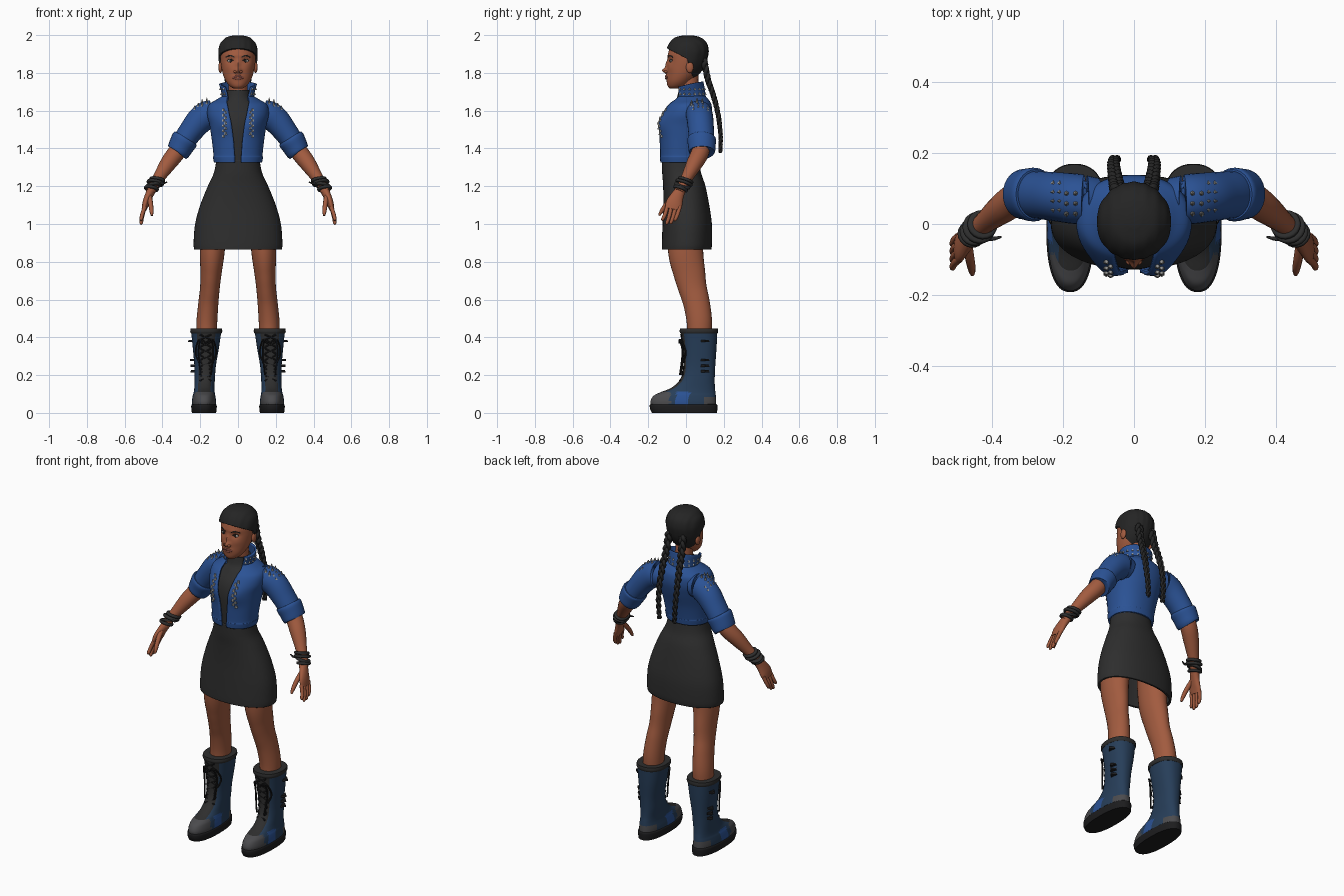
import bpy, bmesh, math
from mathutils import Vector, Matrix
from mathutils.bvhtree import BVHTree

if "Cube" in bpy.data.objects:
    bpy.data.objects.remove(bpy.data.objects["Cube"])


def material(name, r, g, b):
    m = bpy.data.materials.new(name)
    m.use_nodes = True
    m.diffuse_color = (r, g, b, 1)
    bsdf = m.node_tree.nodes["Principled BSDF"]
    bsdf.inputs["Base Color"].default_value = (r, g, b, 1)
    bsdf.inputs["Roughness"].default_value = 0.8
    return m


SKIN = material("brown skin", .36, .105, .05)
LIP = material("lip brown", .2, .06, .045)
HAIR = material("black hair", .018, .018, .018)
WHITE = material("eye white", .5, .46, .42)
DENIM = material("blue denim", .024, .085, .3)
CLOTH = material("charcoal cloth", .027, .027, .027)
BOOT = material("navy leather", .02, .048, .1)
GREY = material("grey rubber", .07, .07, .075)
SOLE = material("black rubber", .012, .012, .013)
METAL = material("silver metal", .35, .35, .34)
TREES = {}


def finish(name, bm, mats, mirror=False, thick=0):
    TREES[name] = BVHTree.FromBMesh(bm)
    me = bpy.data.meshes.new(name)
    bm.to_mesh(me)
    bm.free()
    for m in mats:
        me.materials.append(m)
    me.shade_smooth()
    me.set_sharp_from_angle(angle=math.radians(50))
    ob = bpy.data.objects.new(name, me)
    bpy.context.scene.collection.objects.link(ob)
    if thick:
        mod = ob.modifiers.new("thickness", "SOLIDIFY")
        mod.thickness, mod.offset = thick, -1
    if mirror:
        ob.modifiers.new("mirror", "MIRROR")
    return ob


def spline(keys, m):
    """Catmull-Rom samples through keys of any length."""
    out = []
    for s in range(m):
        t = s / (m - 1) * (len(keys) - 1)
        i = min(int(t), len(keys) - 2)
        f = t - i
        quad = [keys[max(i - 1, 0)], keys[i], keys[i + 1], keys[min(i + 2, len(keys) - 1)]]
        out.append([.5 * (2 * b + (c - a) * f + (2 * a - 5 * b + 4 * c - d) * f ** 2
                          + (3 * b - a - 3 * c + d) * f ** 3) for a, b, c, d in zip(*quad)])
    return out


def surface(rings, closed=True, caps=True, rule=None):
    bm = bmesh.new()
    vs = [[bm.verts.new(p) for p in ring] for ring in rings]
    n = len(vs[0])
    for a, b in zip(vs, vs[1:]):
        for j in range(n if closed else n - 1):
            k = (j + 1) % n
            face = bm.faces.new((a[j], a[k], b[k], b[j]))
            if rule:
                face.material_index = rule(face.calc_center_median(), min(j + .5, n - j - .5) / n)
    if caps:
        for ring in (vs[0][::-1], vs[-1]):
            face = bm.faces.new(ring)
            if rule:
                face.material_index = rule(face.calc_center_median(), .25)
    return bm


def loft(keys, n=48, m=40, e=2.0, tilt=0, warp=None, grow=0, caps=True, rule=None):
    """Level sections: z, centre x, half width, front y, back y, optional front opening."""
    rings = []
    for k in spline(keys, m):
        z, cx, w, yf, yb = k[:5]
        w, yf, yb = max(w, .001) + grow, yf - grow, yb + grow
        gap = math.asin(min(.95, k[5] / w)) if len(k) > 5 else 0
        ring = []
        for j in range(n):
            a = gap + (j / (n - 1) * (2 * math.pi - 2 * gap) if gap else j / n * 2 * math.pi)
            s, c = math.sin(a), math.cos(a)
            x = cx + w * math.copysign(abs(s) ** (2 / e), s)
            y = (yf + yb) / 2 - (yb - yf) / 2 * math.copysign(abs(c) ** (2 / e), c)
            p = Vector((x, y, z + tilt * y))
            ring.append(warp(p) if warp else p)
        rings.append(ring)
    return surface(rings, len(keys[0]) < 6, caps, rule)


def tube(keys, n=16, m=20, ref=(1, 0, 0), caps=True):
    """Sweep along x, y, z with radius along ref and radius across it."""
    ks = spline(keys, m)
    pts = [Vector(k[:3]) for k in ks]
    rings = []
    for i, k in enumerate(ks):
        t = (pts[min(i + 1, m - 1)] - pts[max(i - 1, 0)]).normalized()
        u = Vector(ref)
        u = (u - t * u.dot(t)).normalized()
        v = t.cross(u)
        angles = [2 * math.pi * j / n for j in range(n)]
        rings.append([pts[i] + u * k[3] * math.cos(a) + v * k[-1] * math.sin(a) for a in angles])
    return surface(rings, True, caps)


def merged(parts):
    out = bmesh.new()
    for bm in parts:
        me = bpy.data.meshes.new("part")
        bm.to_mesh(me)
        bm.free()
        out.from_mesh(me)
        bpy.data.meshes.remove(me)
    return out


def hit(name, origin, direction):
    loc, normal, *_ = TREES[name].ray_cast(Vector(origin), Vector(direction))
    return (loc, normal) if loc else (Vector(origin), -Vector(direction))


def studs(name, spots, r, tip, h, mat, sides=6):
    bm = bmesh.new()
    for loc, normal in spots:
        mx = Matrix.Translation(loc + normal * h * .4) @ normal.to_track_quat('Z', 'Y').to_matrix().to_4x4()
        bmesh.ops.create_cone(bm, cap_ends=True, segments=sides, radius1=r, radius2=tip, depth=h, matrix=mx)
    finish(name, bm, [mat], True)


def blob(name, loc, size, mat):
    bm = bmesh.new()
    mx = Matrix.Translation(loc) @ Matrix.Diagonal((*size, 1))
    bmesh.ops.create_uvsphere(bm, u_segments=20, v_segments=12, radius=1, matrix=mx)
    finish(name, bm, [mat], True)


# Head with sculpted nose, sockets, lips and chin
BUMPS = [(0, 1.812, .015, .013, -.025), (0, 1.842, .01, .024, -.01), (.04, 1.865, .02, .013, .008),
         (0, 1.778, .024, .012, -.008), (.03, 1.892, .03, .008, -.003), (.052, 1.825, .025, .02, -.003)]


def face_shape(p):
    if p.y < -.02:
        p.y += sum(d * math.exp(-((abs(p.x) - x) / sx) ** 2 - ((p.z - z) / sz) ** 2)
                   for x, z, sx, sz, d in BUMPS)
    return p


def cornrows(p):
    k = 1 + .012 * math.cos(p.x * 200) * min(1, max(0, (p.z - 1.8) * 10))
    return Vector((p.x * k, p.y * k, p.z))


HEAD = [(1.717, 0, .022, -.085, -.035), (1.73, 0, .044, -.097, 0), (1.755, 0, .064, -.102, .03),
        (1.79, 0, .079, -.102, .065), (1.83, 0, .088, -.1, .09), (1.87, 0, .093, -.097, .103),
        (1.91, 0, .093, -.093, .108), (1.95, 0, .08, -.075, .097), (1.978, 0, .05, -.045, .065),
        (1.989, 0, .01, 0, .02)]
finish("head", loft(HEAD, 72, 60, warp=face_shape), [SKIN])
finish("neck", tube([(0, .03, 1.62, .052), (0, .02, 1.7, .05), (0, .015, 1.79, .05)]), [SKIN])

# Hair cap trimmed along the forehead and behind the ears
bm = loft(HEAD, 72, 60, warp=cornrows, grow=.011)
bmesh.ops.translate(bm, verts=bm.verts, vec=(0, 0, .01))
front_line, ear_line = ((0, .005, 1.875), (0, .52, 1)), ((0, .005, 1.875), (0, 1, .33))
for co, no in (front_line, ear_line):
    bmesh.ops.bisect_plane(bm, geom=bm.verts[:] + bm.edges[:] + bm.faces[:], plane_co=co, plane_no=no)
bare = [f for f in bm.faces if all((f.calc_center_median() - Vector(co)).dot(Vector(no)) < 0
                                   for co, no in (front_line, ear_line))]
bmesh.ops.delete(bm, geom=bare, context='FACES')
finish("hair_cap", bm, [HAIR], thick=.014)

# Three-strand braids
path = spline([(.045, .095, 1.87), (.05, .115, 1.77), (.055, .145, 1.68), (.058, .17, 1.58),
               (.055, .183, 1.47), (.05, .182, 1.38)], 70)
strands = []
for s in range(3):
    keys = []
    for i, (x, y, z) in enumerate(path):
        a, w = i * .42 + s * 2.094, 1 - .45 * i / 69
        keys.append((x + .013 * w * math.sin(a), y + .007 * w * math.sin(2 * a), z, .012 * w))
    strands.append(tube(keys, 8, 140))
finish("braids", merged(strands), [HAIR], True)

# Facial features
def face(x, z, lift=0):
    return hit("head", (x, -1, z), (0, 1, 0))[0] + Vector((0, lift, 0))


blob("eyes", face(.04, 1.863, .003), (.016, .007, .0075), WHITE)
blob("irises", face(.039, 1.863, -.002), (.0075, .004, .0075), HAIR)
blob("ears", Vector((.093, .02, 1.83)), (.011, .02, .03), SKIN)
blob("nostrils", face(.014, 1.806, .004), (.009, .011, .008), SKIN)
arcs = {"brows": ([(.018, 1.884), (.04, 1.892), (.064, 1.883)], .004, HAIR),
        "lash_lines": ([(.024, 1.863), (.04, 1.873), (.058, 1.866)], .003, HAIR),
        "upper_lip": ([(0, 1.781), (.01, 1.783), (.027, 1.776)], .005, LIP),
        "lower_lip": ([(0, 1.77), (.012, 1.771), (.026, 1.776)], .0055, LIP)}
for name, (pts, r, mat) in arcs.items():
    finish(name, tube([(*face(x, z, .001), r, r * .7) for x, z in pts], 8, 10, (0, 0, 1)), [mat], True)

# Shirt and skirt
finish("shirt", loft([(1.3, 0, .11, -.122, .062), (1.44, 0, .125, -.128, .078), (1.52, 0, .135, -.125, .11),
                      (1.58, 0, .14, -.108, .115), (1.63, 0, .115, -.075, .11), (1.665, 0, .072, -.05, .09),
                      (1.71, 0, .06, -.038, .076)]), [CLOTH])
finish("skirt", loft([(.865, 0, .232, -.128, .134), (.9, 0, .235, -.128, .138), (1, 0, .227, -.124, .137),
                      (1.1, 0, .2, -.12, .123), (1.2, 0, .16, -.121, .103), (1.27, 0, .128, -.126, .08),
                      (1.34, 0, .114, -.127, .068)], 56, 40, 2.2, caps=False), [CLOTH], thick=.012)

# Cropped jacket, open at the front
def bust(p):
    if p.y < 0:
        p.y -= .02 * math.exp(-((abs(p.x) - .075) / .05) ** 2 - ((p.z - 1.53) / .055) ** 2)
    return p


JACKET = [(1.325, 0, .127, -.136, .08, .014), (1.355, 0, .133, -.139, .084, .014),
          (1.365, 0, .13, -.137, .084, .015), (1.44, 0, .138, -.14, .1, .02), (1.52, 0, .15, -.137, .125, .028),
          (1.58, 0, .163, -.126, .138, .04), (1.63, 0, .155, -.1, .135, .05), (1.658, 0, .115, -.07, .12, .056),
          (1.68, 0, .078, -.055, .1, .055)]
finish("jacket_body", loft(JACKET, 64, 50, 2.2, warp=bust, caps=False), [DENIM], thick=.01)
finish("collar", loft([(1.645, 0, .084, -.058, .106, .05), (1.69, 0, .088, -.06, .1, .06),
                       (1.735, 0, .1, -.062, .092, .07)], 48, 12, tilt=.22, caps=False), [DENIM], thick=.01)
finish("sleeves", tube([(.1, .07, 1.575, .06, .06), (.15, .07, 1.58, .075, .07), (.2, .075, 1.55, .072, .07),
                        (.25, .08, 1.49, .064, .068), (.285, .083, 1.44, .06, .066),
                        (.31, .084, 1.4, .055, .06)], 28, 30), [DENIM], True)
finish("sleeve_cuffs", tube([(.277, .083, 1.455, .066, .071), (.283, .083, 1.445, .071, .076),
                             (.3, .084, 1.415, .067, .073), (.315, .084, 1.385, .062, .07),
                             (.318, .084, 1.38, .056, .064)], 28, 14), [DENIM], True)

# Arms and hands
finish("forearms", tube([(.28, .085, 1.45, .046), (.325, .075, 1.38, .047), (.37, .045, 1.32, .043),
                         (.42, .005, 1.245, .031), (.45, -.02, 1.2, .026), (.465, -.035, 1.17, .026)],
                        20, 24), [SKIN], True)
fingers = [tube([(.455, -.025, 1.185, .024, .026), (.472, -.045, 1.15, .021, .034),
                 (.488, -.062, 1.11, .018, .044), (.497, -.07, 1.077, .013, .042)], 20, 12),
           tube([(.47, -.06, 1.15, .014), (.463, -.1, 1.11, .013), (.458, -.128, 1.07, .011),
                 (.456, -.142, 1.045, .006)], 10, 12)]
for i, drop in enumerate((.058, .078, .075, .06)):
    y = -.103 + i * .022
    fingers.append(tube([(.493, y + .004, 1.092, .011), (.507, y - .008, 1.08 - drop * .5, .0105),
                         (.512, y - .02, 1.084 - drop, .009), (.51, y - .024, 1.077 - drop, .004)], 10, 12))
finish("hands", merged(fingers), [SKIN], True)

# Stacked wristbands with a loose strap end
bands = []
for t, r in ((0, .042), (.3, .046), (.62, .043), (.95, .039)):
    c = Vector((.428, -.002, 1.232)).lerp(Vector((.46, -.03, 1.185)), t)
    d = Vector((.15 * (-1) ** int(t * 9), -.28, -.8)).normalized() * .008
    bands.append(tube([(*(c + d * k), r * w) for k, w in ((-1, .8), (-.7, 1), (.7, 1), (1, .8))], 20, 8))
bands.append(tube([(.43, -.04, 1.225, .006), (.4, -.042, 1.215, .006), (.375, -.036, 1.222, .003)],
                  8, 6, (0, 0, 1)))
finish("wristbands", merged(bands), [CLOTH], True)

# Legs
finish("legs", tube([(.167, .07, .38, .053, .062), (.165, .071, .48, .055, .067), (.157, .056, .58, .053, .07),
                     (.149, .035, .66, .052, .075), (.143, .018, .74, .056, .084),
                     (.136, -.002, .86, .066, .093), (.125, -.002, 1.05, .07, .095)], 28, 36), [SKIN], True)

# Boots: toe cap, tongue, side patch and rim chosen by position
def boot_part(c, f):
    if c.z < .11 and c.y < -.085:
        return 1
    if f < .1 and c.z > .1 or c.z > .432:
        return 2
    if c.z < .115 and -.05 < c.y < .02:
        return 3
    return 1 if c.z < .085 and c.y > .09 else 0


BOOT_KEYS = [(.03, .18, .062, -.183, .16), (.06, .18, .064, -.188, .16), (.09, .18, .06, -.172, .158),
             (.108, .179, .056, -.138, .156), (.135, .178, .053, -.075, .153), (.18, .176, .054, -.03, .152),
             (.25, .174, .057, -.014, .155), (.35, .17, .07, -.018, .162), (.44, .168, .081, -.03, .166)]
finish("boots", loft(BOOT_KEYS, 60, 60, 2.3, rule=boot_part), [BOOT, GREY, CLOTH, DENIM], True)
finish("soles", loft([(0, .18, .064, -.18, .164), (.02, .18, .067, -.19, .166), (.042, .18, .067, -.192, .166),
                      (.046, .18, .06, -.185, .16)], 48, 10, 2.4), [SOLE], True)
finish("boot_rims", loft([(.42, .168, .08, -.029, .166), (.43, .168, .085, -.034, .17),
                          (.446, .168, .083, -.032, .168)], 40, 6, 2.3), [CLOTH], True)


def on_boot(x, z):
    return hit("boots", (x, -1, z), (0, 1, 0))[0] - Vector((0, .004, 0))


laces = []
for side in (-1, 1):
    zig = [(*on_boot(.172 + side * .03 * (-1) ** i, .17 + i * .035), .0045) for i in range(8)]
    laces.append(tube(zig, 6, 60, (0, 0, 1)))
    for dx, low in ((.055, .27), (.04, .2)):
        ends = [(.17, .37), (.17 + side * dx * .7, .385), (.17 + side * dx, .32), (.17 + side * dx * .7, low)]
        laces.append(tube([(*(on_boot(x, z) - Vector((0, .012, 0))), .0045) for x, z in ends], 6, 24, (0, 1, 0)))
finish("laces", merged(laces), [SOLE], True)

# Straps on the outer sides of the boots
studs("boot_buckles", [hit("boots", (1, .1, z), (-1, 0, 0)) for z in (.22, .25, .28, .38)],
      .024, .022, .012, SOLE, 4)

# Spikes, studs and chest chains
studs("shoulder_spikes", [hit("sleeves", (x, y, 2), (0, 0, -1)) for x in (.165, .19)
                          for y in (.03, .058, .086)], .012, .001, .034, METAL)
studs("shoulder_studs", [hit("sleeves", (x, y, 2), (0, 0, -1)) for x in (.21, .228)
                         for y in (.04, .065, .09, .115)], .008, .002, .012, METAL, 4)
studs("collar_studs", [hit("collar", (math.cos(a), math.sin(a), z), (-math.cos(a), -math.sin(a), 0))
                       for a in (-.4, -.1, .2, .5, .8, 1.1, 1.4) for z in (1.69, 1.715)],
      .008, .002, .012, METAL, 4)
studs("chest_chains", [hit("jacket_body", (.072 + .006 * (-1) ** i, -1, 1.605 - i * .014), (0, 1, 0))
                       for i in range(11)], .009, .005, .014, METAL)
